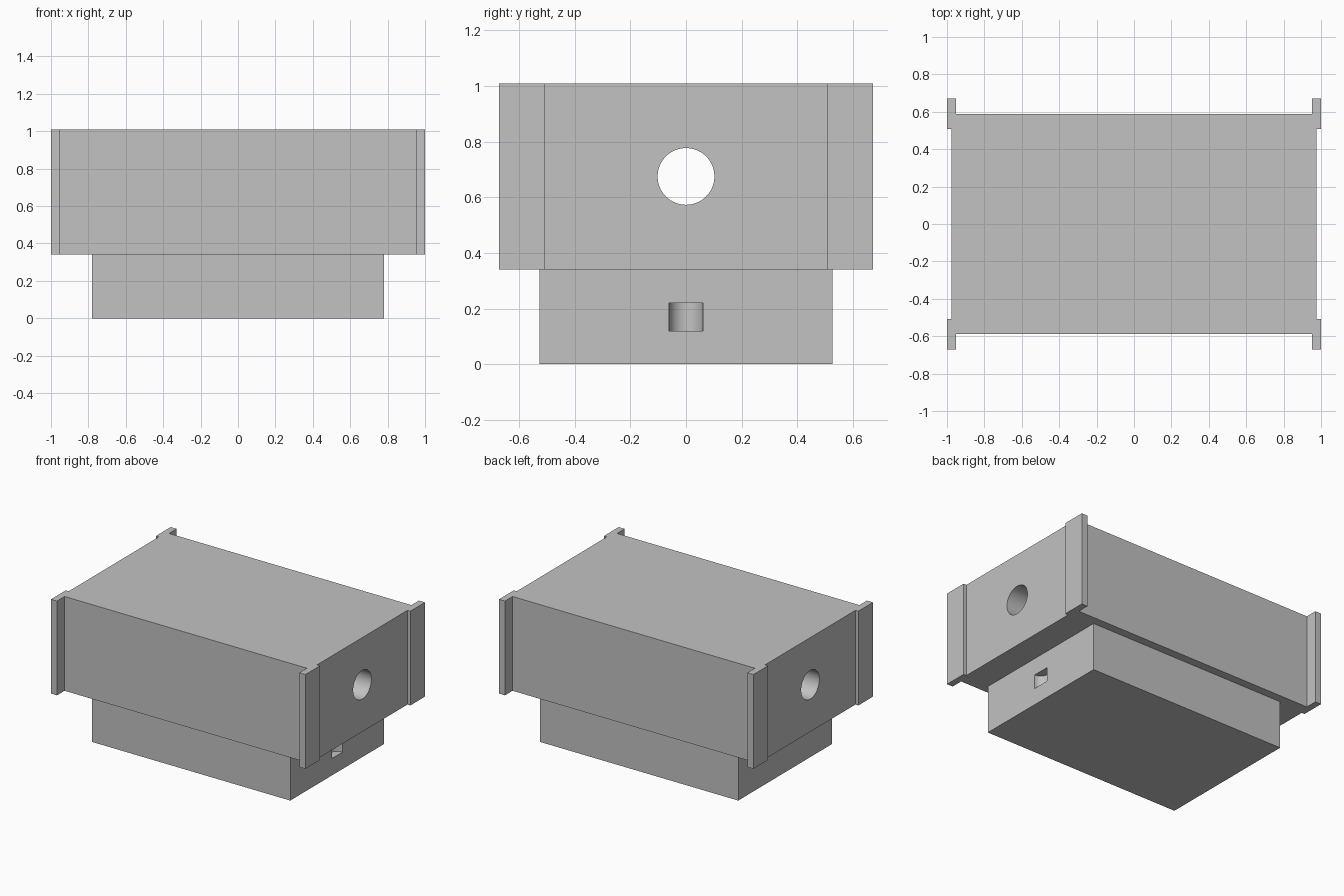
import bpy
import bmesh
import math
from mathutils import Matrix

cube = bpy.data.objects.get("Cube")
if cube:
    bpy.data.objects.remove(cube, do_unlink=True)

# One plain grey for the whole model
GREY = (0.54, 0.54, 0.54, 1.0)
grey = bpy.data.materials.new("plain_grey")
grey.diffuse_color = GREY
grey.use_nodes = True
for node in grey.node_tree.nodes:
    if node.type == "BSDF_PRINCIPLED":
        node.inputs["Base Color"].default_value = GREY


def add_object(name, bm):
    bmesh.ops.recalc_face_normals(bm, faces=bm.faces[:])
    mesh = bpy.data.meshes.new(name)
    bm.to_mesh(mesh)
    bm.free()
    mesh.materials.append(grey)
    obj = bpy.data.objects.new(name, mesh)
    bpy.context.collection.objects.link(obj)
    return obj


def extrude_profile(name, points, bottom, top):
    bm = bmesh.new()
    face = bm.faces.new([bm.verts.new((x, y, bottom)) for x, y in points])
    up = bmesh.ops.extrude_face_region(bm, geom=[face])["geom"]
    verts = [v for v in up if isinstance(v, bmesh.types.BMVert)]
    bmesh.ops.translate(bm, verts=verts, vec=(0, 0, top - bottom))
    return add_object(name, bm)


def cylinder(name, radius, depth, matrix):
    bm = bmesh.new()
    bmesh.ops.create_cone(bm, cap_ends=True, segments=64, radius1=radius,
                          radius2=radius, depth=depth, matrix=matrix)
    return add_object(name, bm)


def cut(obj, cutter):
    """Subtract the cutter, then smooth only the curved wall it leaves."""
    cutter.hide_render = True
    mod = obj.modifiers.new("cut", "BOOLEAN")
    mod.operation = "DIFFERENCE"
    mod.solver = "EXACT"
    mod.object = cutter
    bpy.ops.object.select_all(action="DESELECT")
    obj.select_set(True)
    bpy.context.view_layer.objects.active = obj
    bpy.ops.object.modifier_apply(modifier=mod.name)
    bpy.data.objects.remove(cutter, do_unlink=True)
    bpy.ops.object.shade_smooth_by_angle(angle=math.radians(30))


def mirrored_outline(corner):
    """Repeat one corner's points round all four quadrants."""
    outline = []
    for sx, sy in ((1, 1), (-1, 1), (-1, -1), (1, -1)):
        points = [(x * sx, y * sy) for x, y in corner]
        outline += points if sx * sy > 0 else points[::-1]
    return outline


SPLIT, TOP = 0.34, 1.01

# Upper body with flanged corner posts
corner = [(0.977, 0.507), (1, 0.507), (1, 0.672), (0.953, 0.672), (0.953, 0.587)]
body = extrude_profile("upper_body", mirrored_outline(corner), SPLIT, TOP)

# Round bore running the full length
bore_matrix = Matrix.Translation((0, 0, 0.675)) @ Matrix.Rotation(math.pi / 2, 4, "Y")
cut(body, cylinder("bore_cutter", 0.102, 2.4, bore_matrix))

# Narrower base block
END = 0.78
base = extrude_profile("base_block", mirrored_outline([(END, 0.527)]), 0, SPLIT)

# Half-round pocket in the left end of the base
cut(base, cylinder("pocket_cutter", 0.061, 0.1, Matrix.Translation((END, 0, 0.17))))
